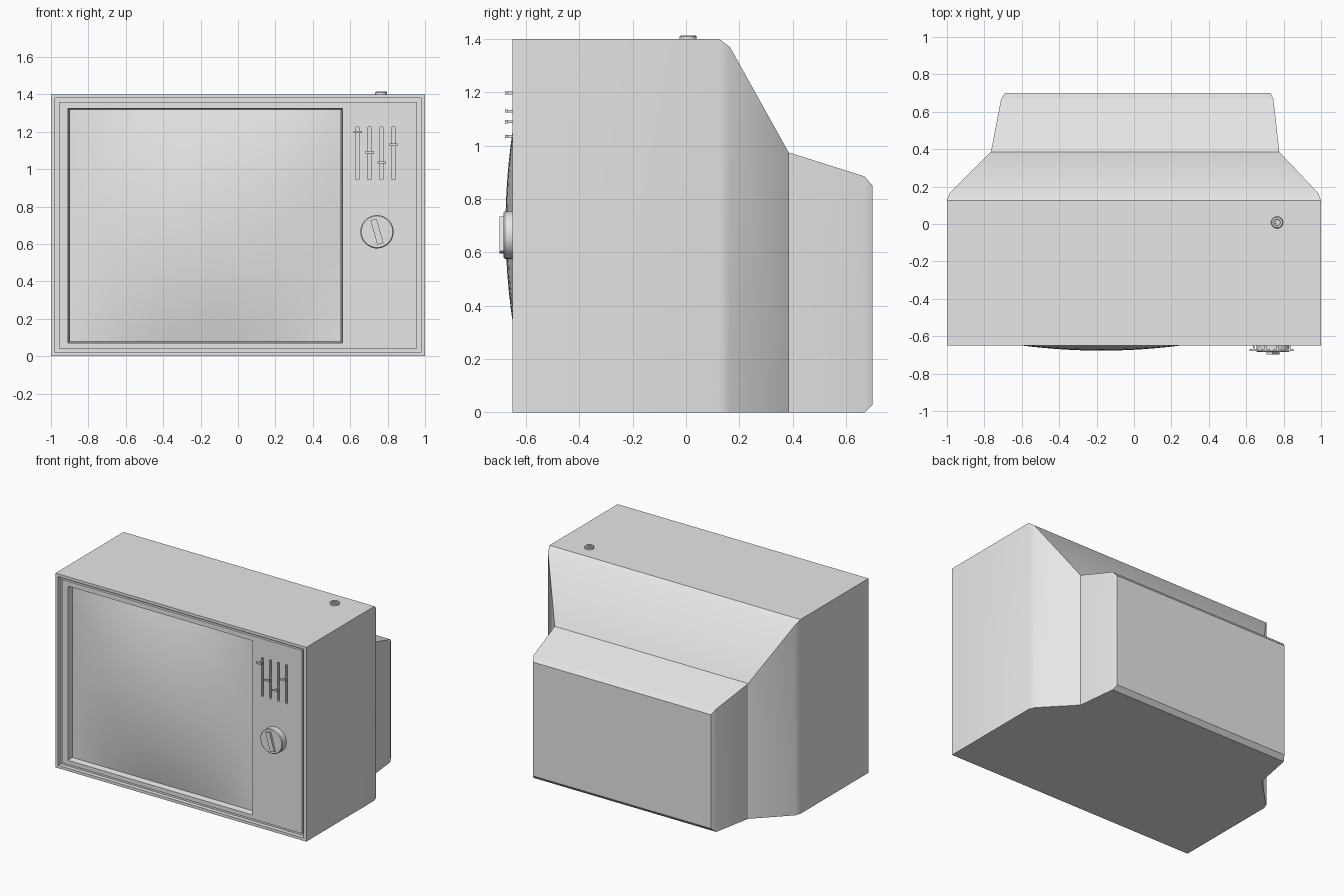
import bpy, bmesh, math
from mathutils import Matrix, Vector

cube = bpy.data.objects.get("Cube")
if cube:
    bpy.data.objects.remove(cube, do_unlink=True)

grey = bpy.data.materials.new("plain grey")
grey.use_nodes = True
grey.diffuse_color = (0.8, 0.8, 0.8, 1)
grey.node_tree.nodes["Principled BSDF"].inputs["Base Color"].default_value = (0.8, 0.8, 0.8, 1)


def make(name, bm):
    bmesh.ops.recalc_face_normals(bm, faces=bm.faces[:])
    mesh = bpy.data.meshes.new(name)
    bm.to_mesh(mesh)
    bm.free()
    obj = bpy.data.objects.new(name, mesh)
    mesh.materials.append(grey)
    bpy.context.collection.objects.link(obj)
    return obj


def smooth(obj, angle=30):
    bpy.ops.object.select_all(action='DESELECT')
    obj.select_set(True)
    bpy.context.view_layer.objects.active = obj
    bpy.ops.object.shade_smooth_by_angle(angle=math.radians(angle))


def box(bm, centre, size, tilt=0):
    matrix = (Matrix.Translation(centre) @ Matrix.Rotation(tilt, 4, 'Y')
              @ Matrix.Diagonal((*size, 1)))
    bmesh.ops.create_cube(bm, size=1, matrix=matrix)


def turned(name, profile, centre, axis, sides=32):
    """Revolve (radius, height) points; the axis is 'Z' up or 'Y' forward."""
    bm = bmesh.new()
    rings = []
    for r, h in profile:
        ring = []
        for i in range(sides):
            a = 2 * math.pi * i / sides
            p = Vector((r * math.cos(a), r * math.sin(a), h))
            if axis == 'Y':
                p = Vector((p.x, -p.z, p.y))
            ring.append(bm.verts.new(p + Vector(centre)))
        rings.append(ring)
    skin(bm, rings)
    obj = make(name, bm)
    smooth(obj)
    return obj


def skin(bm, rings):
    """Join consecutive rings and cap both ends."""
    for a, b in zip(rings, rings[1:]):
        for i in range(len(a)):
            j = (i + 1) % len(a)
            bm.faces.new((a[i], a[j], b[j], b[i]))
    bm.faces.new(rings[0])
    bm.faces.new(rings[-1])


# Cabinet: rectangles (left, right, bottom, top, depth) from back to screen recess
sections = [
    (-0.69, 0.73, 0.03, 0.85, 0.70),
    (-0.71, 0.745, 0, 0.885, 0.67),
    (-0.765, 0.777, 0, 0.975, 0.385),
    (-0.985, 0.985, 0, 1.37, 0.165),
    (-1, 1, 0, 1.4, 0.125),
    (-1, 1, 0, 1.4, -0.65),
    (-0.978, 0.978, 0.02, 1.38, -0.65),
    (-0.978, 0.978, 0.02, 1.38, -0.62),
    (-0.957, 0.957, 0.04, 1.36, -0.62),
    (-0.957, 0.957, 0.04, 1.36, -0.637),
    (-0.91, 0.56, 0.07, 1.325, -0.637),
    (-0.9, 0.55, 0.08, 1.315, -0.57),
]
bm = bmesh.new()
skin(bm, [[bm.verts.new(p) for p in ((l, y, b), (r, y, b), (r, y, t), (l, y, t))]
          for l, r, b, t, y in sections])
cabinet = make("cabinet", bm)

# Slider slots cut into the control panel
slider_x = [0.64 + 0.064 * i for i in range(4)]
bm = bmesh.new()
for x in slider_x:
    box(bm, (x, -0.637, 1.085), (0.016, 0.04, 0.28))
cutter = make("slot_cutter", bm)
cutter.hide_render = True
cut = cabinet.modifiers.new("slots", 'BOOLEAN')
cut.operation = 'DIFFERENCE'
cut.solver = 'EXACT'
cut.object = cutter
bpy.context.view_layer.objects.active = cabinet
bpy.ops.object.modifier_apply(modifier=cut.name)
bpy.data.objects.remove(cutter, do_unlink=True)
smooth(cabinet)

# Bulging screen
bm = bmesh.new()
bmesh.ops.create_grid(bm, x_segments=24, y_segments=20, size=1)
for v in bm.verts:
    u, w = v.co.x, v.co.y
    bulge = (1 - u * u) * (1 - w * w)
    v.co = (-0.175 + 0.727 * u, -0.597 - 0.08 * bulge, 0.6975 + 0.62 * w)
screen = make("screen", bm)
if screen.data.polygons[0].normal.y > 0:
    screen.data.flip_normals()
smooth(screen)

# Slider handles on thin stems
bm = bmesh.new()
for x, z in zip(slider_x, (1.198, 1.09, 1.035, 1.13)):
    box(bm, (x, -0.673, z), (0.044, 0.01, 0.012))
    box(bm, (x, -0.645, z), (0.01, 0.05, 0.01))
make("slider_handles", bm)

# Channel dial with a tilted grip
dial = (0.743, -0.635, 0.665)
turned("channel_dial", [(0.089, 0), (0.089, 0.044), (0.084, 0.049)], dial, 'Y', 48)
bm = bmesh.new()
box(bm, (dial[0], -0.688, dial[2]), (0.034, 0.022, 0.135), math.radians(-16))
make("dial_grip", bm)

# Power button on top, with a dished centre
turned("top_button", [(0.032, 1.395), (0.032, 1.409), (0.028, 1.414), (0.018, 1.414),
                      (0.016, 1.406), (0.009, 1.406), (0.008, 1.412)],
       (0.765, 0.008, 0), 'Z')
